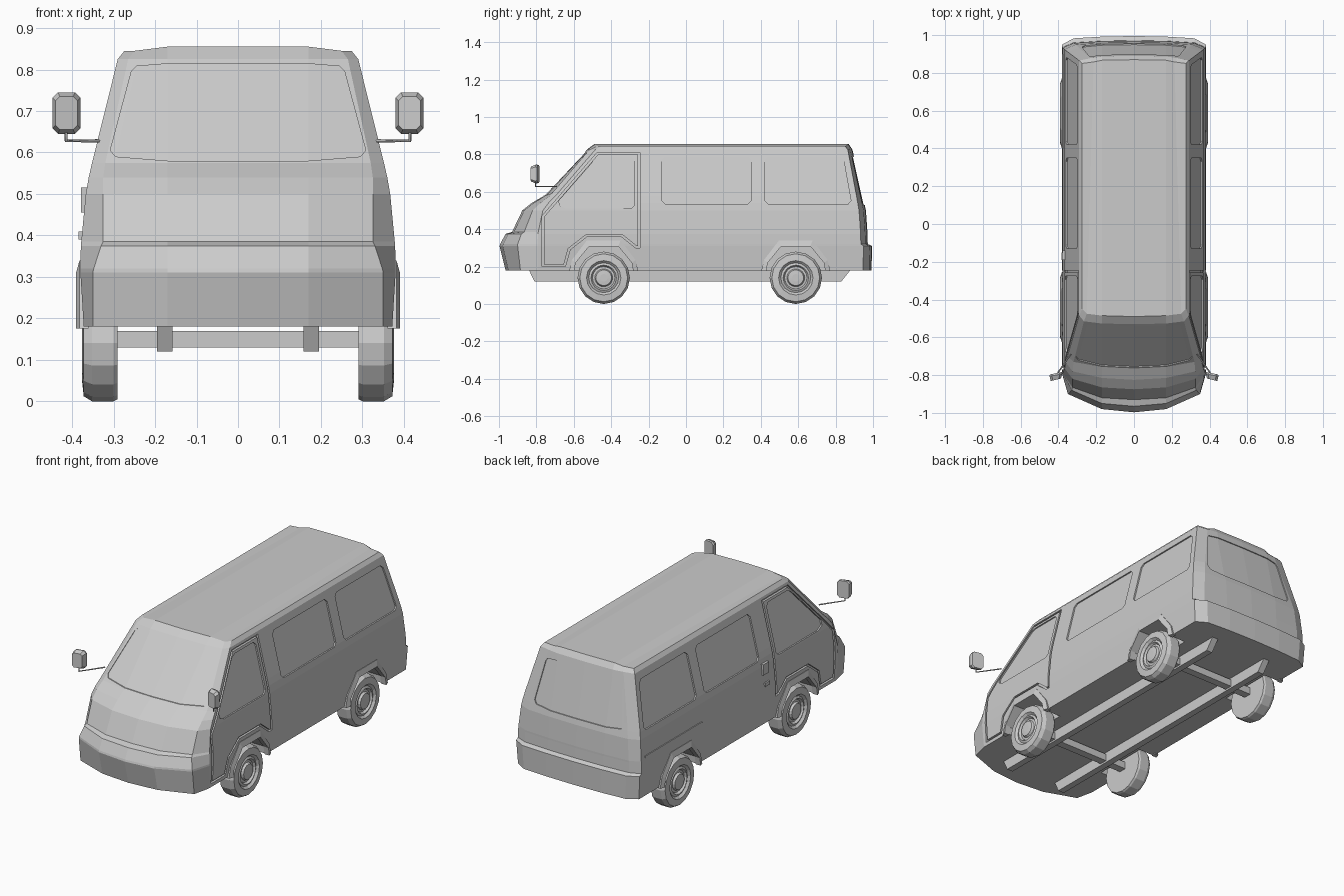
import bpy, bmesh, math
from mathutils import Vector

if "Cube" in bpy.data.objects:
    bpy.data.objects.remove(bpy.data.objects["Cube"])

def loft(name, loops, wrap=False, caps=True, extra=()):
    """Bridge equal-sized loops of points into a flat-faced mesh."""
    bm = bmesh.new()
    vs = [[bm.verts.new(p) for p in lp] for lp in loops]
    n = len(loops[0])
    for k in range(len(vs) if wrap else len(vs) - 1):
        a, b = vs[k], vs[(k + 1) % len(vs)]
        for i in range(n):
            bm.faces.new((a[i], a[(i + 1) % n], b[(i + 1) % n], b[i]))
    if caps and not wrap:
        bm.faces.new(vs[0])
        bm.faces.new(vs[-1])
    for r, ids in extra:
        bm.faces.new([vs[r][i] for i in ids])
    bmesh.ops.recalc_face_normals(bm, faces=bm.faces)
    if bm.calc_volume(signed=True) < 0:
        bmesh.ops.reverse_faces(bm, faces=bm.faces)
    me = bpy.data.meshes.new(name)
    bm.to_mesh(me)
    bm.free()
    ob = bpy.data.objects.new(name, me)
    bpy.context.collection.objects.link(ob)
    return ob

def box(name, x0, x1, y0, y1, z0, z1):
    return loft(name, [[(x, y0, z0), (x, y1, z0), (x, y1, z1), (x, y0, z1)] for x in (x0, x1)])

def lerp(x, xs, ys):
    for i in range(len(xs) - 1):
        if x <= xs[i + 1] or i == len(xs) - 2:
            return ys[i] + (ys[i + 1] - ys[i]) * (x - xs[i]) / (xs[i + 1] - xs[i])

def chamfer(pts, r):
    out = []
    for i, p in enumerate(pts):
        p = Vector(p)
        for q in (pts[i - 1], pts[(i + 1) % len(pts)]):
            out.append(p + (Vector(q) - p).normalized() * r)
    return out

def densify(pts, n):
    return [Vector(p).lerp(Vector(pts[(i + 1) % len(pts)]), k / n)
            for i, p in enumerate(pts) for k in range(n)]

def inset(pts, d):
    n = len(pts)
    area = sum(pts[i - 1].x * pts[i].y - pts[i - 1].y * pts[i].x for i in range(n))
    sgn, out = (1 if area > 0 else -1), []
    for i in range(n):
        a = (pts[i] - pts[i - 1]).normalized()
        b = (pts[(i + 1) % n] - pts[i]).normalized()
        na, nb = Vector((-a.y, a.x)) * sgn, Vector((-b.y, b.x)) * sgn
        m = (na + nb).normalized()
        out.append(pts[i] + m * d / max(m.dot(na), 0.4))
    return out

# Body rings: z, front centre, front mid, corner x, corner y, half width, side front, rear centre, rear corner
X1 = 0.17
RINGS = [
    (.18, -.965, -.95, .35, -.885, .372, -.79, .992, .945),
    (.31, -.997, -.98, .35, -.90, .380, -.795, .995, .95),
    (.32, -.993, -.978, .348, -.90, .380, -.795, .972, .935),
    (.375, -.965, -.95, .33, -.88, .379, -.79, .970, .933),
    (.385, -.93, -.92, .325, -.865, .378, -.79, .970, .933),
    (.50, -.875, -.865, .325, -.82, .367, -.765, .962, .925),
    (.54, -.825, -.815, .325, -.78, .360, -.735, .953, .918),
    (.575, -.765, -.757, .32, -.73, .352, -.70, .945, .912),
    (.825, -.53, -.527, .265, -.515, .290, -.485, .89, .865),
    (.845, -.49, -.485, .25, -.475, .274, -.45, .87, .85)]
ZS = [r[0] for r in RINGS]
at = lambda k, z: lerp(z, ZS, [r[k] for r in RINGS])
side_x = lambda z: at(5, z)
front_y = lambda x, z: lerp(abs(x), [0, X1, at(3, z)], [at(1, z), at(2, z), at(4, z)])
back_y = lambda x, z: lerp(abs(x), [0, X1, at(5, z) - .06], [at(7, z), at(7, z) - .003, at(7, z) - .012])

loops = []
for z, f0, f1, x2, f2, w, f3, r0, r3 in RINGS:
    top = .01 if z > .84 else 0
    half = [(X1, f1, z + top), (x2, f2, z), (w, f3, z),
            (w, r3, z), (w - .06, r0 - .012, z), (X1, r0 - .003, z + top)]
    loops.append([(0, f0, z + top)] + half + [(0, r0, z + top)] + [(-x, y, zz) for x, y, zz in reversed(half)])
strips = [(i, i + 1, 6 - i, 7 - i) for i in range(3)]
strips += [tuple((14 - i) % 14 for i in s) for s in strips]
body = loft("van_body", loops, caps=False, extra=[(r, s) for r in (0, len(RINGS) - 1) for s in strips])

def volume(me):
    bm = bmesh.new()
    bm.from_mesh(me)
    v = bm.calc_volume()
    bm.free()
    return v

def cut(target, cutter):
    """Subtract the cutter, keeping the result only if it is sound."""
    before = volume(target.data)
    for solver in ('MANIFOLD', 'EXACT', 'FLOAT'):
        m = target.modifiers.new("cut", 'BOOLEAN')
        m.operation, m.solver, m.object = 'DIFFERENCE', solver, cutter
        bpy.context.view_layer.update()
        dg = bpy.context.evaluated_depsgraph_get()
        me = bpy.data.meshes.new_from_object(target.evaluated_get(dg))
        target.modifiers.remove(m)
        if .93 * before < volume(me) < .99999 * before:
            target.data = me
            break
    bpy.data.objects.remove(cutter, do_unlink=True)

# Wheel openings, window recesses and door seams
wheels_y = (-.44, .587)
DOOR = [(-.77, .20), (-.77, .47), (-.475, .81), (-.245, .81), (-.245, .30), (-.27, .30),
        (-.345, .36), (-.53, .36), (-.62, .29), (-.645, .20)]
WINDOWS = [[(-.69, .54), (-.475, .785), (-.275, .785), (-.275, .51), (-.66, .51)],
           [(-.13, .535), (-.13, .785), (.35, .785), (.35, .535)],
           [(.42, .535), (.42, .785), (.84, .785), (.885, .535)]]
for s in (1, -1):
    for c in wheels_y:
        p = [(-.165, .1), (-.155, .22), (-.08, .31), (.08, .31), (.155, .22), (.165, .1)]
        cut(body, loft("cutter", [[(x * s, c + y, z) for y, z in p] for x in (.275, .45)]))
    for w in WINDOWS:
        p = chamfer(w, .018)
        cut(body, loft("cutter", [[(s * (side_x(z) + o), y, z) for y, z in p] for o in (-.008, .05)]))
    outer = densify(DOOR, 5)
    cut(body, loft("cutter", [
        [(s * (side_x(p.y) + o), p.x, p.y) for p, o in ((a, -.012), (a, .04), (b, .04), (b, -.012))]
        for a, b in zip(outer, inset(outer, .011))], wrap=True))

def screen(cols, surf, d):
    cols = [(-a, b, -c, e) for a, b, c, e in cols] + [(0, cols[-1][1], 0, cols[-1][3])] + list(reversed(cols))
    return loft("cutter", [[(xb, surf(xb, zb) + d, zb), (xt, surf(xt, zt) + d, zt),
                            (xt, surf(xt, zt) - 8 * d, zt), (xb, surf(xb, zb) - 8 * d, zb)]
                           for xb, zb, xt, zt in cols])

cut(body, screen([(.308, .605, .257, .795), (.295, .59, .245, .808), (X1, .58, X1, .814)], front_y, .006))
cut(body, screen([(.275, .56, .24, .765), (.262, .54, .23, .782), (X1, .53, X1, .788)], back_y, -.006))

# Wheels and flared arches
TYRE = [(.135, .29), (.14, .30), (.14, .352), (.128, .372), (.092, .376), (.08, .364),
        (.068, .370), (.06, .358), (.048, .360), (.042, .372), (.02, .374)]
OUT = [(-.185, .175), (-.17, .235), (-.09, .34), (.09, .34), (.17, .235), (.185, .175)]
INN = [(-.158, .175), (-.15, .22), (-.078, .308), (.078, .308), (.15, .22), (.158, .175)]
for s in (1, -1):
    for c in wheels_y:
        loft("wheel", [[(s * x, c + r * math.cos(a * math.pi / 8), .14 + r * math.sin(a * math.pi / 8))
                        for a in range(16)] for r, x in TYRE])
        loft("wheel_arch", [[(s * .36, c + o[0], o[1]), (s * .382, c + o[0], o[1]),
                             (s * .391, c + i[0], i[1]), (s * .36, c + i[0], i[1])]
                            for o, i in zip(OUT, INN)])
    # Wing mirror and its stalk
    p = chamfer([(.38, .645), (.447, .645), (.447, .745), (.38, .745)], .013)
    loft("wing_mirror", [[(s * (.414 + (x - .414) * k), y + (x - .414) * -.2, .695 + (z - .695) * k)
                          for x, z in p] for k, y in ((.95, -.79), (1, -.80), (.8, -.825))])
    cu = bpy.data.curves.new("mirror_stalk", 'CURVE')
    cu.dimensions, cu.bevel_depth, cu.bevel_resolution = '3D', .004, 0
    sp = cu.splines.new('POLY')
    sp.points.add(2)
    for pt, co in zip(sp.points, [(.335, -.69, .628), (.415, -.805, .628), (.415, -.805, .66)]):
        pt.co = (s * co[0], co[1], co[2], 1)
    bpy.context.collection.objects.link(bpy.data.objects.new("mirror_stalk", cu))
    # Chassis rail with tapered ends
    loft("chassis_rail", [[(s * x, -.84, .182), (s * x, -.81, .12), (s * x, .83, .12), (s * x, .88, .182)]
                          for x in (.158, .195)])

# Axle beams
for c in wheels_y:
    box("axle_beam", -.295, .295, c - .022, c + .022, .13, .17)
# Sliding door handle and rail on the left side
box("sliding_door_handle", -.378, -.36, -.19, -.14, .455, .515)
box("sliding_door_catch", -.384, -.365, -.19, -.15, .39, .41)
box("sliding_door_rail", -.381, -.36, .40, .90, .395, .405)
